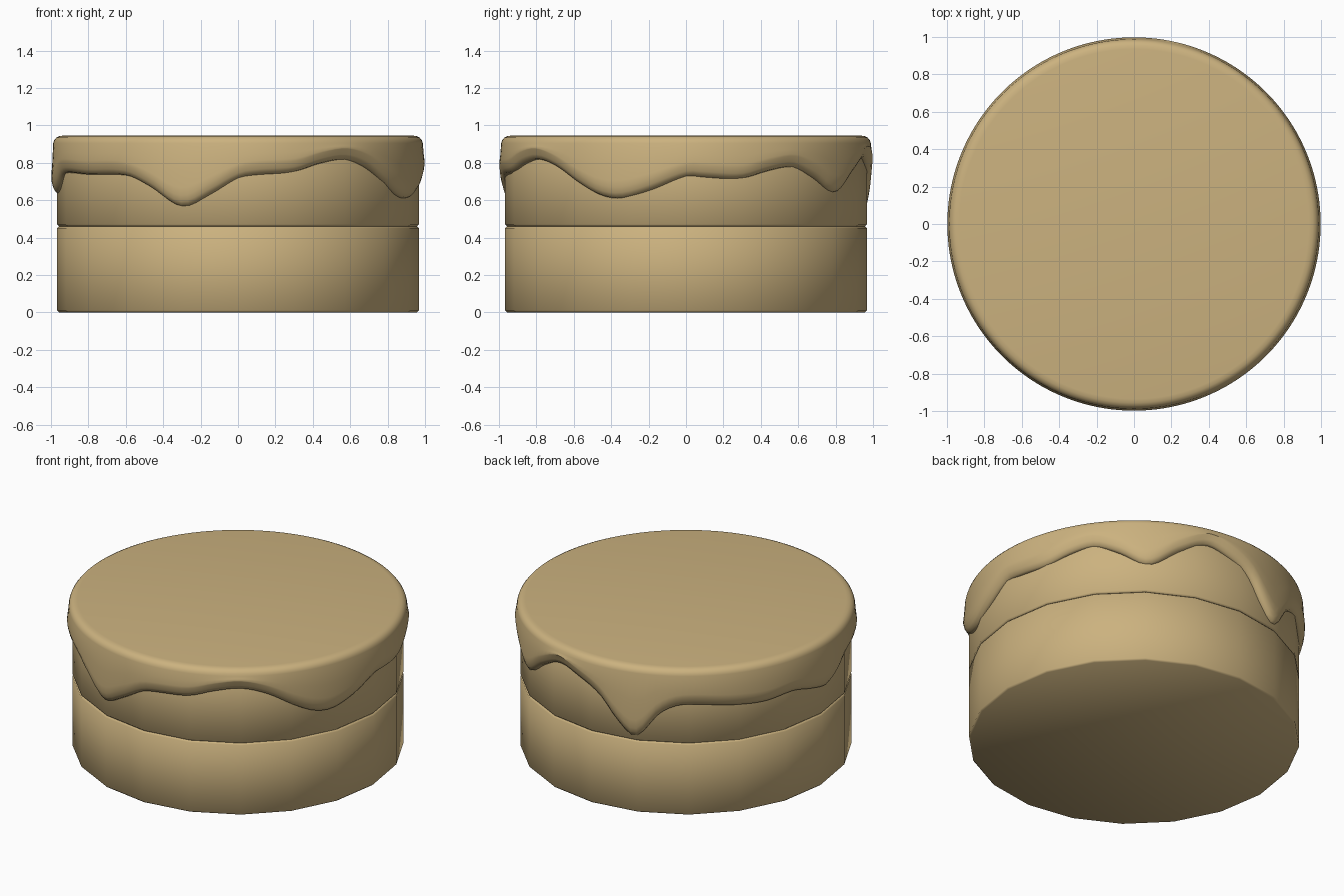
import bpy, bmesh, math

if "Cube" in bpy.data.objects:
    bpy.data.objects.remove(bpy.data.objects["Cube"])

mat = bpy.data.materials.new("golden tan")
mat.diffuse_color = (0.6, 0.445, 0.212, 1)
mat.use_nodes = True
mat.node_tree.nodes["Principled BSDF"].inputs["Base Color"].default_value = mat.diffuse_color


def lathe(name, n, profile_at):
    """Closed surface of revolution; profile_at(deg) gives (r, z) rings, capped at both ends."""
    bm = bmesh.new()
    cols = []
    for i in range(n):
        d = 360 * i / n
        a = math.radians(d)
        cols.append([bm.verts.new((r * math.cos(a), r * math.sin(a), z))
                     for r, z in profile_at(d)])
    for i in range(n):
        a, b = cols[i], cols[(i + 1) % n]
        for j in range(len(a) - 1):
            bm.faces.new((a[j], b[j], b[j + 1], a[j + 1]))
    bm.faces.new([c[0] for c in reversed(cols)])
    bm.faces.new([c[-1] for c in cols])
    bmesh.ops.recalc_face_normals(bm, faces=bm.faces[:])
    me = bpy.data.meshes.new(name)
    bm.to_mesh(me)
    bm.free()
    me.materials.append(mat)
    ob = bpy.data.objects.new(name, me)
    bpy.context.collection.objects.link(ob)
    bpy.ops.object.select_all(action='DESELECT')
    ob.select_set(True)
    bpy.context.view_layer.objects.active = ob
    bpy.ops.object.shade_smooth_by_angle(angle=math.radians(50))
    return ob


# Two twenty-sided cake layers with small bevelled rims
def layer(name, z0, z1, r=0.967, b=0.01):
    lathe(name, 20, lambda d: [(r - b, z0), (r, z0 + b), (r, z1 - b), (r - b, z1)])


layer("lower_cake_layer", 0.0, 0.46)
layer("upper_cake_layer", 0.46, 0.92)

# Lower edge of the icing: (angle in degrees, height)
DRIPS = [(0, .725), (6, .722), (18, .715), (27, .755), (36, .775), (45, .72), (55, .64),
         (66, .75), (76, .825), (85, .79), (94, .71), (101, .57), (107.5, .49), (116, .65),
         (124, .71), (142, .69), (153, .68), (165, .695), (174, .66), (182, .635),
         (188, .665), (195, .73), (201, .745), (215, .735), (232, .73), (241, .67),
         (252, .565), (261, .63), (270, .715), (276, .735), (288, .75), (297, .795),
         (306, .815), (315, .775), (325, .68), (332, .625), (339, .61), (348, .65)]


def drip_z(d):
    """Smooth periodic curve through the drip points."""
    n = len(DRIPS)

    def pt(k):
        return DRIPS[k % n][0] + 360 * (k // n), DRIPS[k % n][1]

    k = max(i for i in range(n) if DRIPS[i][0] <= d)
    p0, p1, p2, p3 = (pt(k + s) for s in (-1, 0, 1, 2))
    h = p2[0] - p1[0]
    t = (d - p1[0]) / h
    m1 = (p2[1] - p0[1]) / (p2[0] - p0[0]) * h
    m2 = (p3[1] - p1[1]) / (p3[0] - p1[0]) * h
    return ((2*t**3 - 3*t**2 + 1) * p1[1] + (t**3 - 2*t**2 + t) * m1
            + (3*t**2 - 2*t**3) * p2[1] + (t**3 - t**2) * m2)


# Poured icing: flat top, rounded rim, bulging skirt that rolls in at the drips
def icing_profile(d):
    z = drip_z(d)
    top = 0.905
    h = top - z
    return [(0.90, z + 0.02), (0.955, z), (0.974, z + 0.006), (0.988, z + 0.03),
            (0.996, z + 0.06), (0.998, z + 0.06 + 0.15 * (h - 0.06)),
            (0.993, z + 0.06 + 0.5 * (h - 0.06)), (0.988, top),
            (0.983, 0.92), (0.972, 0.934), (0.956, 0.942), (0.935, 0.945)]


lathe("icing", 160, icing_profile)
